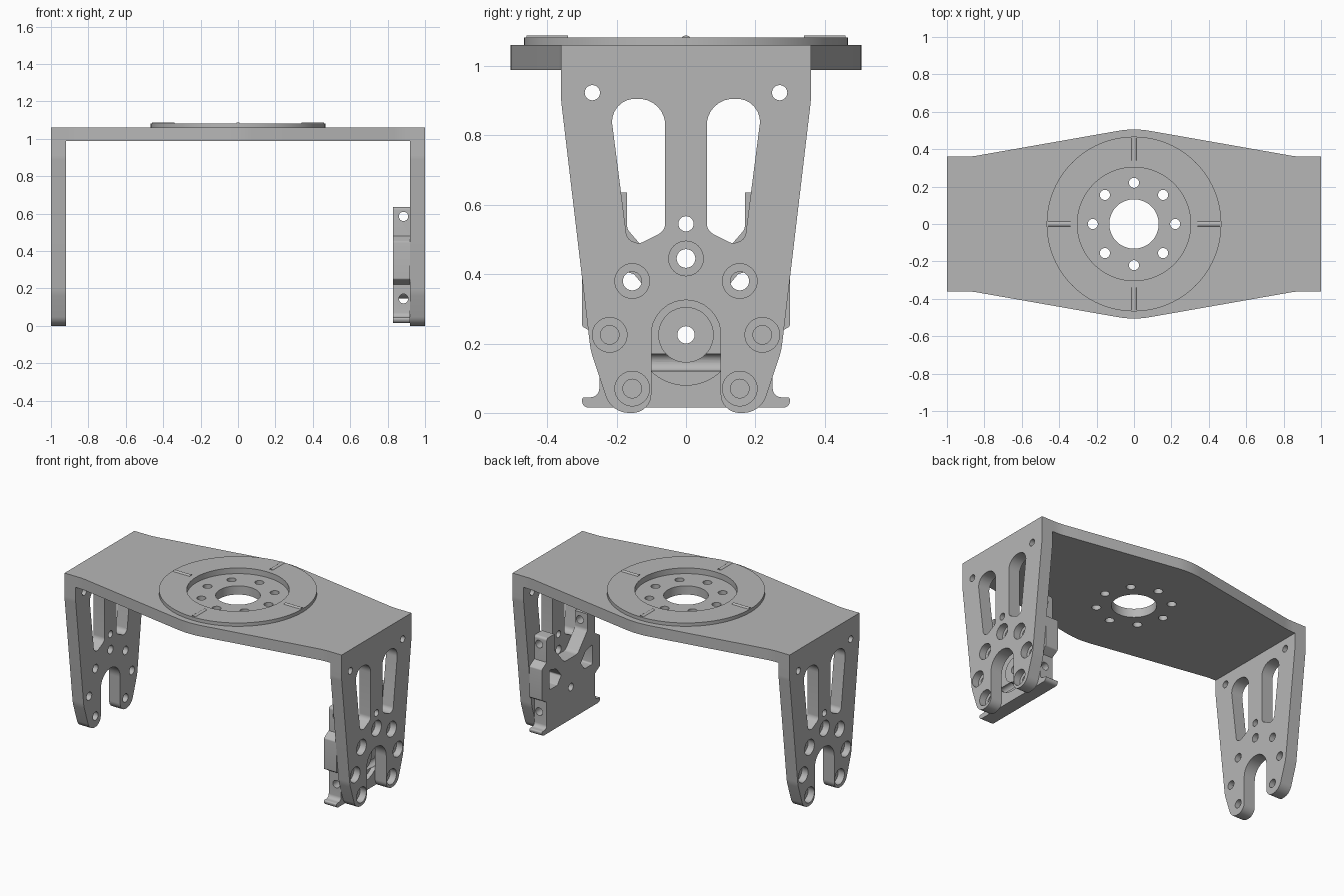
import bpy, bmesh
from math import pi, sin, cos, tan
from mathutils import Vector

if "Cube" in bpy.data.objects:
    bpy.data.objects.remove(bpy.data.objects["Cube"])

grey = bpy.data.materials.new("machined_grey")
grey.diffuse_color = (0.47, 0.47, 0.47, 1)
grey.use_nodes = True
grey.node_tree.nodes["Principled BSDF"].inputs["Base Color"].default_value = (0.47, 0.47, 0.47, 1)


def fillet(points, steps=8):
    """Round each (u, v, radius) corner of a closed outline."""
    out = []
    n = len(points)
    for i, (u, v, r) in enumerate(points):
        p = Vector((u, v))
        if r == 0:
            out.append(p)
            continue
        a = (Vector(points[i - 1][:2]) - p).normalized()
        b = (Vector(points[(i + 1) % n][:2]) - p).normalized()
        half = a.angle(b) / 2
        c = p + (a + b).normalized() * r / sin(half)
        start, end = a * r / tan(half) + p - c, b * r / tan(half) + p - c
        out += [c + start.lerp(end, k / steps).normalized() * r for k in range(steps + 1)]
    return out


def mirrored(half):
    return half + [(-u, v, r) for u, v, r in reversed(half)]


def circle(u, v, r, n=40):
    return [Vector((u + r * cos(2 * pi * k / n), v + r * sin(2 * pi * k / n))) for k in range(n)]


def prism(name, outline, axis, lo, hi):
    """Extrude an outline along an axis between two positions."""
    place = {"X": lambda p, t: (t, p.x, p.y),
             "Y": lambda p, t: (p.x, t, p.y),
             "Z": lambda p, t: (p.x, p.y, t)}[axis]
    bm = bmesh.new()
    low = [bm.verts.new(place(p, lo)) for p in outline]
    high = [bm.verts.new(place(p, hi)) for p in outline]
    bm.faces.new(low)
    bm.faces.new(high)
    for i in range(len(outline)):
        j = (i + 1) % len(outline)
        bm.faces.new((low[i], low[j], high[j], high[i]))
    bmesh.ops.recalc_face_normals(bm, faces=bm.faces)
    mesh = bpy.data.meshes.new(name)
    bm.to_mesh(mesh)
    bm.free()
    mesh.materials.append(grey)
    ob = bpy.data.objects.new(name, mesh)
    bpy.context.collection.objects.link(ob)
    return ob


def combine(ob, tool, operation="DIFFERENCE"):
    """Apply a boolean and discard the tool."""
    mod = ob.modifiers.new("bool", "BOOLEAN")
    mod.operation, mod.object, mod.solver = operation, tool, "EXACT"
    mesh = bpy.data.meshes.new_from_object(ob.evaluated_get(bpy.context.evaluated_depsgraph_get()))
    ob.modifiers.clear()
    ob.data = mesh
    bpy.data.objects.remove(tool)


def cut(ob, outline, axis, lo, hi):
    combine(ob, prism("cutter", outline, axis, lo, hi))


# Leg outline with forked foot, and the long window
leg_outline = fillet(mirrored([(0.36, 1.06, 0), (0.36, 0.9, 0.2), (0.275, 0.18, 0.2),
                               (0.215, 0, 0.07), (0.1, 0, 0.054), (0.1, 0.325, 0.099)]))
window = [(0.06, 0.905, 0.075), (0.06, 0.525, 0.035), (0.135, 0.487, 0.03),
          (0.17, 0.50, 0.03), (0.222, 0.905, 0.065)]
bolts = [(0, 0.445)] + [(s * y, z) for s in (-1, 1)
                        for y, z in ((0.155, 0.38), (0.22, 0.225), (0.155, 0.07))]


def make_leg(side):
    leg = prism("leg", leg_outline, "X", side * 0.92, side)
    for s in (-1, 1):
        cut(leg, fillet([(s * u, v, r) for u, v, r in window]), "X", side * 0.8, side * 1.1)
        cut(leg, circle(s * 0.27, 0.923, 0.022, 24), "X", side * 0.8, side * 1.1)
    cut(leg, circle(0, 0.545, 0.022, 24), "X", side * 0.8, side * 1.1)
    for y, z in bolts:
        cut(leg, circle(y, z, 0.05, 32), "X", side * 0.955, side * 1.1)
        cut(leg, circle(y, z, 0.027, 24), "X", side * 0.8, side * 1.1)
    return leg


# Bracket: tapered top plate joined to both legs
plate_half = [(1, 0.36, 0), (0.87, 0.36, 0.4), (0, 0.513, 0.5), (-0.87, 0.36, 0.4), (-1, 0.36, 0)]
plate = fillet(plate_half + [(u, -v, r) for u, v, r in reversed(plate_half)])
bracket = prism("bracket", plate, "Z", 0.988, 1.06)
for side in (-1, 1):
    combine(bracket, make_leg(side), "UNION")

# Turntable flange with recessed bolt circle
combine(bracket, prism("flange", circle(0, 0, 0.467, 96), "Z", 1.03, 1.082), "UNION")
cut(bracket, circle(0, 0, 0.303, 80), "Z", 1.045, 1.2)
cut(bracket, circle(0, 0, 0.132, 64), "Z", 0.9, 1.2)
for k in range(8):
    a = k * pi / 4
    cut(bracket, circle(0.22 * cos(a), 0.22 * sin(a), 0.027, 24), "Z", 0.9, 1.2)

# Rounded locating keys on the flange
keys = []
for axis in "XY":
    for s in (-1, 1):
        keys.append(prism("locating_key", circle(0, 1.071, 0.017, 24), axis, s * 0.34, s * 0.46))

# Actuator mount on the inner face of the left leg
mount_outline = fillet(mirrored([
    (0.17, 0.635, 0), (0.25, 0.635, 0.015), (0.25, 0.48, 0), (0.30, 0.45, 0.01),
    (0.30, 0.25, 0.01), (0.25, 0.22, 0), (0.25, 0.045, 0.025), (0.30, 0.045, 0.008),
    (0.30, 0.015, 0.02), (0.27, 0.015, 0)]), 5)
# The outline above closes across the top, so the notch is cut separately
mount = prism("actuator_mount", mount_outline, "X", 0.83, 0.92)
notch = mirrored([(0.17, 0.7, 0), (0.17, 0.53, 0.03), (0.07, 0.415, 0.04)])
cut(mount, fillet(notch), "X", 0.7, 1.0)
for s in (-1, 1):
    pocket = [(0.22, 0.42, 0.01), (0.15, 0.40, 0.01), (0.10, 0.34, 0.01),
              (0.14, 0.29, 0.01), (0.22, 0.29, 0.01)]
    cut(mount, fillet([(s * u, v, r) for u, v, r in pocket], 4), "X", 0.7, 1.0)
for z in (0.145, 0.585):
    cut(mount, circle(0.885, z, 0.025, 24), "Y", -0.5, 0.5)
cut(mount, circle(0, 0.225, 0.145, 64), "X", 0.89, 1.0)
combine(mount, prism("hub", circle(0, 0.225, 0.08, 48), "X", 0.86, 0.91), "UNION")
cut(mount, circle(0, 0.225, 0.025, 24), "X", 0.7, 1.0)

# Keep crisp edges while smoothing the round walls
bpy.ops.object.select_all(action="DESELECT")
for ob in [bracket, mount] + keys:
    ob.select_set(True)
bpy.context.view_layer.objects.active = bracket
bpy.ops.object.shade_smooth_by_angle(angle=pi / 6)
